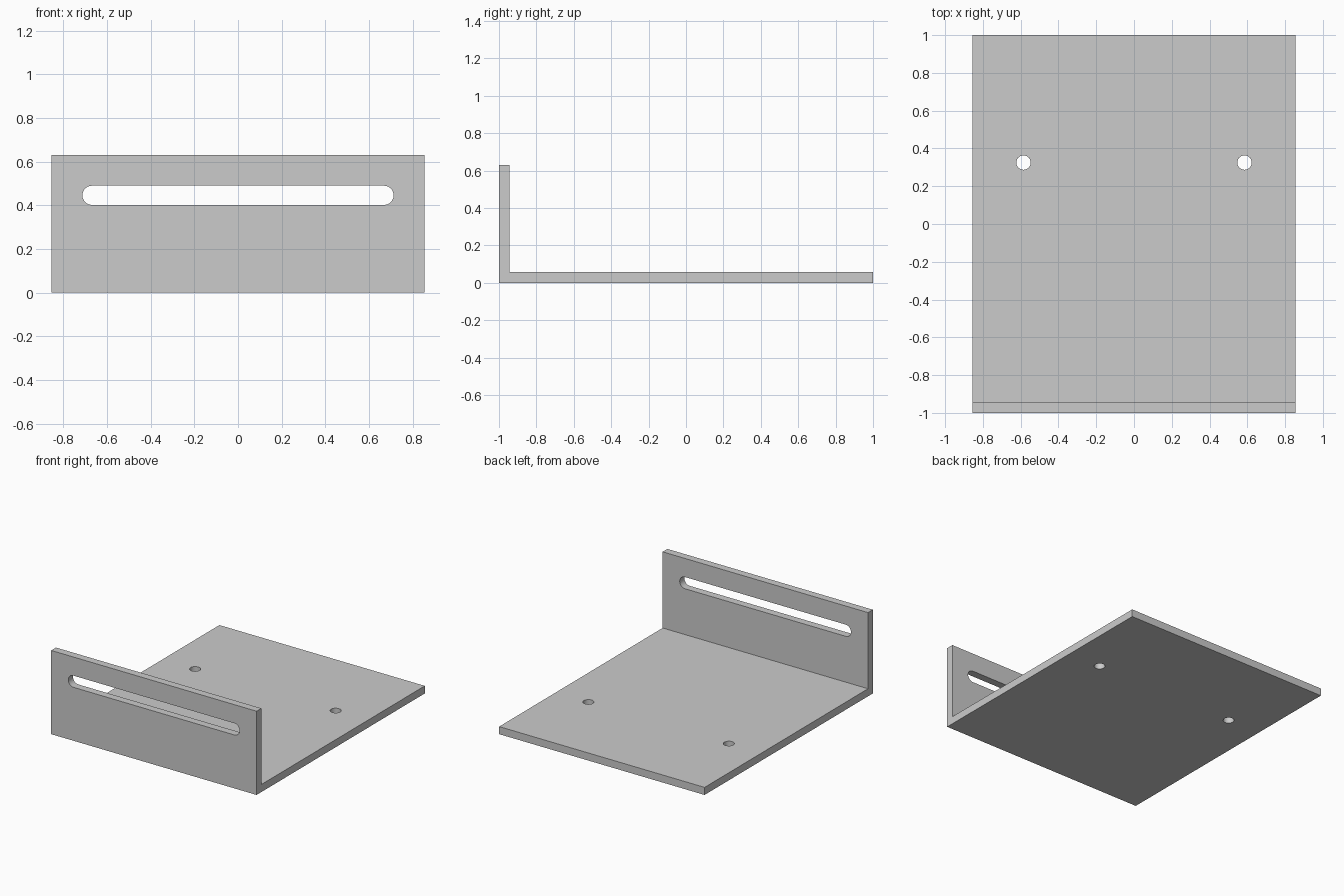
import bpy
import bmesh
from math import pi, cos, sin
from mathutils import Vector

cube = bpy.data.objects.get("Cube")
if cube:
    bpy.data.objects.remove(cube, do_unlink=True)

HALF_W, HALF_L = 0.855, 1.0
HEIGHT, THICK = 0.63, 0.057

grey = bpy.data.materials.new("plain grey")
grey.use_nodes = True
colour = (0.6, 0.6, 0.6, 1)
grey.diffuse_color = colour
grey.node_tree.nodes["Principled BSDF"].inputs["Base Color"].default_value = colour


def prism(name, outline, direction):
    """Extrude a flat outline along a direction into a closed solid."""
    bm = bmesh.new()
    face = bm.faces.new([bm.verts.new(p) for p in outline])
    moved = bmesh.ops.extrude_face_region(bm, geom=[face])["geom"]
    verts = [v for v in moved if isinstance(v, bmesh.types.BMVert)]
    bmesh.ops.translate(bm, verts=verts, vec=Vector(direction))
    bmesh.ops.recalc_face_normals(bm, faces=bm.faces)
    mesh = bpy.data.meshes.new(name)
    bm.to_mesh(mesh)
    bm.free()
    mesh.materials.append(grey)
    obj = bpy.data.objects.new(name, mesh)
    bpy.context.collection.objects.link(obj)
    return obj


def arc(cx, cy, radius, start, sweep, steps):
    return [(cx + radius * cos(start + sweep * i / steps),
             cy + radius * sin(start + sweep * i / steps)) for i in range(steps + 1)]


# L-shaped bracket: base plate with an upright front flange
profile = [(-HALF_L, 0), (HALF_L, 0), (HALF_L, THICK),
           (THICK - HALF_L, THICK), (THICK - HALF_L, HEIGHT), (-HALF_L, HEIGHT)]
bracket = prism("angle_bracket", [(-HALF_W, y, z) for y, z in profile], (2 * HALF_W, 0, 0))

# Long rounded slot through the flange
slot_r, slot_x, slot_z = 0.044, 0.669, 0.446
slot = arc(slot_x, slot_z, slot_r, -pi / 2, pi, 16) + arc(-slot_x, slot_z, slot_r, pi / 2, pi, 16)
cutters = [prism("slot_cutter", [(x, -HALF_L - 0.1, z) for x, z in slot], (0, 0.3, 0))]

# Pair of round holes through the base
for side in (-1, 1):
    ring = arc(side * 0.585, 0.325, 0.038, 0, 2 * pi, 32)[:-1]
    cutters.append(prism("hole_cutter", [(x, y, -0.1) for x, y in ring], (0, 0, 0.3)))

for cutter in cutters:
    cutter.hide_render = True
    cut = bracket.modifiers.new(cutter.name, "BOOLEAN")
    cut.operation = "DIFFERENCE"
    cut.solver = "EXACT"
    cut.object = cutter

# Apply the cuts and discard the cutters
bpy.context.view_layer.objects.active = bracket
bracket.select_set(True)
for modifier in list(bracket.modifiers):
    bpy.ops.object.modifier_apply(modifier=modifier.name)
for cutter in cutters:
    bpy.data.objects.remove(cutter, do_unlink=True)

# Smooth hole walls, crisp plate edges
bpy.ops.object.shade_smooth_by_angle(angle=pi / 6)
